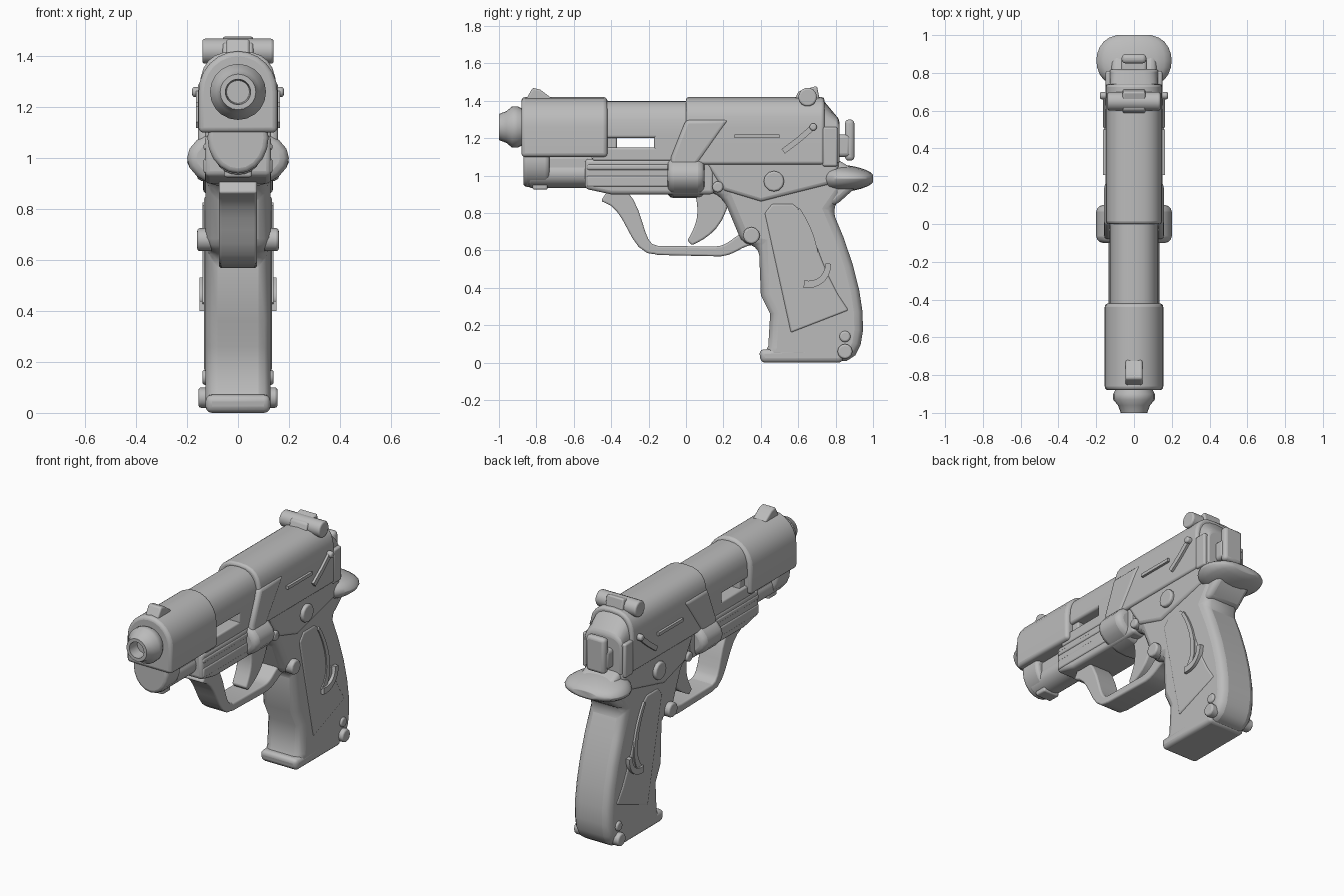
import bpy, bmesh
from math import sin, cos, pi, tau, radians, copysign
from mathutils import Vector
from mathutils.geometry import interpolate_bezier

cube = bpy.data.objects.get("Cube")
if cube:
    bpy.data.objects.remove(cube)

shade = .5
grey = bpy.data.materials.new("plain grey")
grey.use_nodes = True
grey.diffuse_color = (shade, shade, shade, 1)
grey.node_tree.nodes["Principled BSDF"].inputs["Base Color"].default_value = (shade, shade, shade, 1)

# Shared sizes: half widths, the slide's heights and the bore line
slide_half, frame_half, grip_half = .15, .13, .127
slide_floor, slide_shoulder, slide_top = 1.1, 1.26, 1.42
bore = 1.26


def skin(name, rings, bevel=.01):
    """Join a row of equal rings of points into a closed, softened surface."""
    bm = bmesh.new()
    loops = [[bm.verts.new(point) for point in ring] for ring in rings]
    for near, far in zip(loops, loops[1:]):
        for i in range(len(near)):
            bm.faces.new((near[i - 1], near[i], far[i], far[i - 1]))
    bm.faces.new(loops[0])
    bm.faces.new(loops[-1])
    bmesh.ops.recalc_face_normals(bm, faces=bm.faces)
    mesh = bpy.data.meshes.new(name)
    bm.to_mesh(mesh)
    bm.free()
    mesh.materials.append(grey)
    part = bpy.data.objects.new(name, mesh)
    bpy.context.collection.objects.link(part)
    if bevel:
        soften = part.modifiers.new("soft edges", 'BEVEL')
        soften.width, soften.segments = bevel, 3
        soften.limit_method, soften.angle_limit = 'ANGLE', radians(40)
    bpy.ops.object.select_all(action='DESELECT')
    bpy.context.view_layer.objects.active = part
    part.select_set(True)
    bpy.ops.object.shade_smooth_by_angle(angle=radians(40))


def plate(name, outline, inner, outer, bevel=.01):
    """Give a side outline of (y, z) points thickness across x."""
    skin(name, [[(x, y, z) for y, z in outline] for x in (inner, outer)], bevel)


def slab(name, outline, half, bevel=.01):
    plate(name, outline, -half, half, bevel)


def box(back, front, low, high):
    return [(back, low), (front, low), (front, high), (back, high)]


def disc(y, z, radius, sides):
    turns = [tau * i / sides for i in range(sides)]
    return [(y + radius * cos(t), z + radius * sin(t)) for t in turns]


def bend(start, start_handle, end_handle, end, count=9):
    """Points along a curved side line."""
    knots = [Vector(p).to_3d() for p in (start, start_handle, end_handle, end)]
    return [(p.x, p.y) for p in interpolate_bezier(*knots, count)]


def ribbon(path, wide, narrow):
    """Outline around a path, tapering from one thickness to the other."""
    upper, lower = [], []
    last = len(path) - 1
    for i, point in enumerate(path):
        along = Vector(path[min(i + 1, last)]) - Vector(path[max(i - 1, 0)])
        thickness = wide + (narrow - wide) * i / last
        offset = along.orthogonal().normalized() * thickness / 2
        upper.append(tuple(Vector(point) + offset))
        lower.append(tuple(Vector(point) - offset))
    return upper + lower[::-1]


def arch(name, front, back, half, low, shoulder, top, roundness=1, drop=0, bevel=.015):
    """Flat-bottomed arch along y, whose top may drop toward the back."""
    rings = []
    for y, crown in ((front, top), (back, top - drop)):
        ring = [(-half, y, low), (half, y, low)]
        for i in range(13):
            c, s = cos(pi * i / 12), sin(pi * i / 12)
            x = half * copysign(abs(c) ** roundness, c)
            ring.append((x, y, shoulder + (crown - shoulder) * abs(s) ** roundness))
        rings.append(ring)
    skin(name, rings, bevel)


def oval(y, half, height, z, sides=20):
    return [(x, y, z + rise) for x, rise in
            ((half * cos(tau * i / sides), height * sin(tau * i / sides)) for i in range(sides))]


def tube(name, front, back, half, height, z, bevel=.01):
    skin(name, [oval(y, half, height, z) for y in (front, back)], bevel)


# Slide: heavy front shroud, open middle, wide rear with a sloping tail
arch("slide_front", -.88, -.42, slide_half + .005, slide_floor, slide_shoulder, slide_top, bevel=.02)
arch("slide_middle_top", -.5, .1, frame_half, 1.2, 1.24, 1.4, roundness=.8)
slab("slide_middle_rail", box(-.5, .1, 1.08, 1.15), frame_half)
slab("slide_middle_block", box(-.17, .1, slide_floor, 1.25), frame_half)
slab("barrel_block", box(-.5, -.37, slide_floor, 1.25), .11)
arch("slide_rear", 0, .74, slide_half, 1.06, slide_shoulder, slide_top, roundness=.75)
arch("slide_tail", .72, .82, frame_half, 1.06, 1.22, slide_top, roundness=.7, drop=.12)
slab("slide_band", [(0, 1.3), (.23, 1.3), (.06, 1.06), (0, .92), (-.08, .92), (-.08, 1.1)], .158, bevel=.02)
tube("side_bulge", -.1, .1, .2, .12, 1, bevel=.035)

# Muzzle, folded back inward for the hollow bore
muzzle_profile = [(-.86, .09), (-.9, .11), (-.93, .11), (-.96, .085), (-1, .07), (-1, .05), (-.93, .045)]
skin("muzzle", [oval(y, radius, radius, bore) for y, radius in muzzle_profile], bevel=0)

# Frame and the tube below the barrel
slab("frame_front", [(-.54, 1.09), (.15, 1.09), (.15, .9), (-.4, .9), (-.54, .93)], frame_half, bevel=.02)
slab("frame_rail", box(-.53, 0, 1.03, 1.06), frame_half + .005)
slab("frame_lower_rail", box(-.53, 0, .94, 1), frame_half + .005)
tube("spring_tube", -.84, -.5, .09, .075, 1.01)
tube("front_lug", -.87, -.73, .12, .14, 1.08, bevel=.02)
slab("front_lug_foot", box(-.82, -.74, .925, 1), .055)
slab("tube_bridge", box(-.86, -.5, 1, slide_floor), .08)

# Grip and rear frame as one body with a curved back
grip_back = bend((.86, .01), (1, .05), (.97, .4), (.78, .82))
grip_front = [(.85, .92), (.8, 1.1), (.1, 1.1), (.1, .93), (.2, .88), (.3, .64), (.39, .62),
              (.4, .36), (.45, .26), (.44, .09)]
slab("grip", grip_back + grip_front + [(.4, .01)], grip_half, bevel=.05)
slab("rear_frame", [(.1, 1.08), (.2, .92), (.4, .86), (.8, .96), (.82, 1.08)], frame_half + .008, bevel=.02)
slab("base_plate", [(.39, .07), (.4, 0), (.84, 0), (.84, .09)], grip_half, bevel=.025)
panel_back = bend((.57, .85), (.68, .8), (.7, .5), (.87, .28))
slab("grip_panel", panel_back + [(.56, .16), (.42, .8), (.46, .85)], grip_half + .006)

# Beavertail: a flat rounded spur swelling out of a thick root
spur = []
for step in range(1, 12):
    swell = sin(pi * step / 12) ** .6
    spur.append(oval(.865 - .14 * cos(pi * step / 12), .2 * swell, (.1 - .005 * step) * swell, .985))
skin("beavertail", spur)
slab("beavertail_root", [(.7, 1.09), (.82, 1.08), (.92, 1.02), (.9, .93), (.8, .84), (.7, .84)], .12, bevel=.03)

# Trigger guard loop and trigger
guard_front = bend((-.42, .92), (-.25, .85), (-.29, .6), (-.15, .6))
guard_back = bend((.15, .595), (.25, .59), (.27, .66), (.36, .67))
slab("trigger_guard_front", ribbon(guard_front, .13, .045), .075)
slab("trigger_guard", ribbon(guard_front[-2:] + guard_back, .045, .08), .075)
trigger_path = bend((.14, .95), (.16, .76), (.08, .7), (.02, .64))
slab("trigger", ribbon(trigger_path, .2, .035), .05)

# Sights and hammer
slab("front_sight", [(-.86, 1.4), (-.82, 1.47), (-.78, 1.46), (-.7, 1.4)], .045)
slab("rear_sight_bar", disc(.65, slide_top, .05, 14), .14)
slab("rear_sight_block", [(.58, 1.4), (.6, 1.45), (.7, 1.48), (.72, 1.38)], .06)
slab("hammer_root", box(.78, .88, slide_floor, 1.22), .07, bevel=.02)
slab("hammer", box(.85, .9, 1.08, 1.3), .065, bevel=.02)

# Round fittings: position, radius and how far each stands out
fittings = {
    "frame_pin": (.47, .97, .055, .16),
    "trigger_pin": (.17, .94, .03, .15),
    "release_button": (.35, .68, .045, .16),
    "base_bolt": (.85, .06, .04, .155),
    "upper_base_bolt": (.85, .14, .03, .14),
    "safety_pivot": (.68, 1.26, .02, .18),
}
for side_name, side in (("left", 1), ("right", -1)):
    for fitting, (y, z, radius, reach) in fittings.items():
        plate(f"{side_name}_{fitting}", disc(y, z, radius, 12), side * .1, side * reach)

    # Thin levers and ribs lying on the flanks
    raised = side * (slide_half + .015)
    plate(f"{side_name}_slide_rib", box(.26, .5, 1.2, 1.22), side * .1, raised, bevel=0)
    plate(f"{side_name}_rear_cheek", box(.73, .81, 1.05, 1.26), side * .1, side * slide_half)
    lever = ribbon([(.52, 1.13), (.6, 1.19), (.68, 1.26)], .03, .03)
    plate(f"{side_name}_safety_lever", lever, side * .1, raised, bevel=0)
    strap = bend((.6, .82), (.68, .7), (.74, .5), (.64, .42))
    plate(f"{side_name}_grip_strap", ribbon(strap, .02, .04), side * .1, side * .14, bevel=0)
    hook = bend((.63, .42), (.7, .41), (.76, .45), (.76, .53))
    plate(f"{side_name}_grip_hook", ribbon(hook, .04, .03), side * .1, side * .152, bevel=0)
